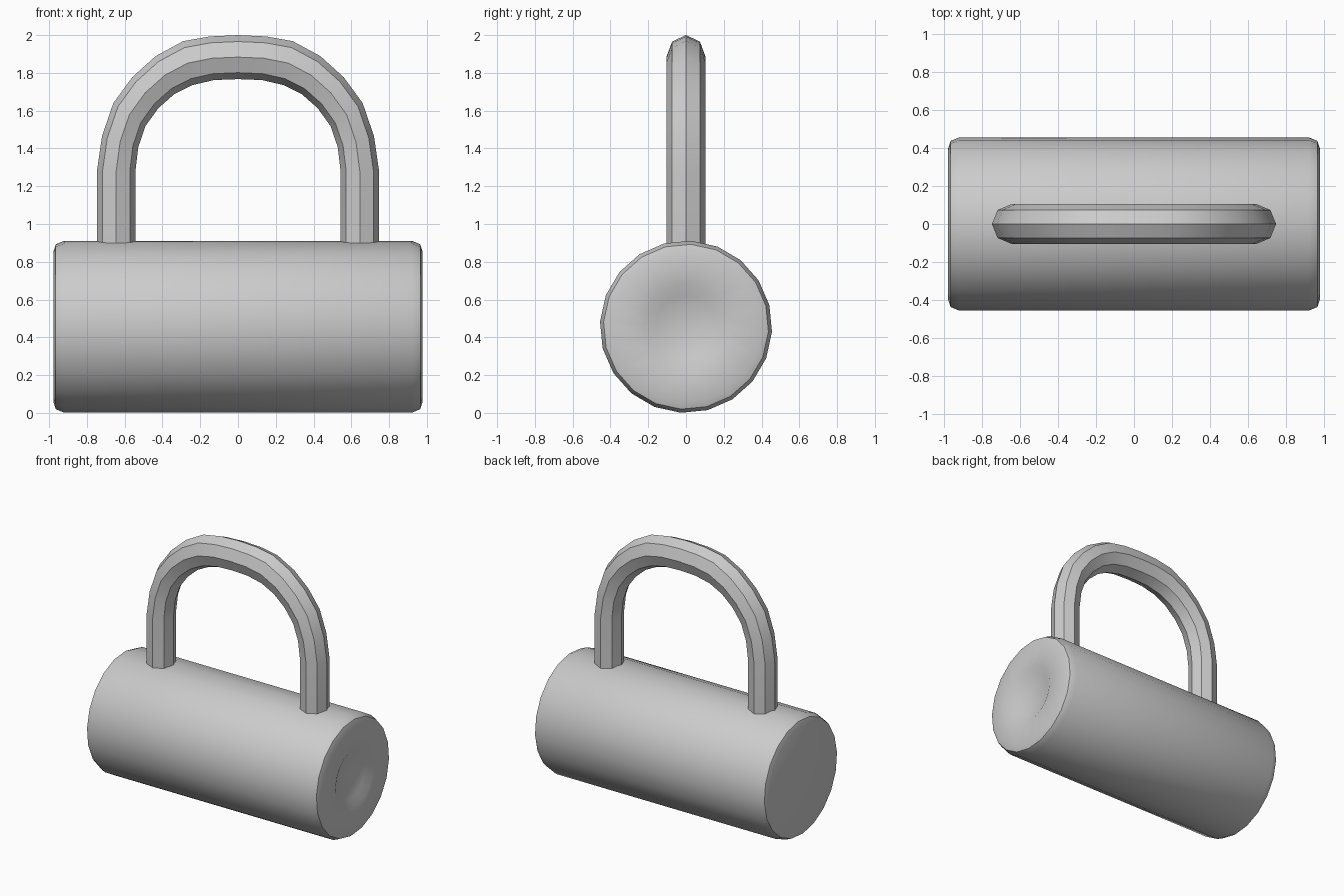
import bpy, bmesh
from math import sin, cos, pi, radians
from mathutils import Vector

if "Cube" in bpy.data.objects:
    bpy.data.objects.remove(bpy.data.objects["Cube"])


def loft(name, rings):
    """Skin a list of closed point rings and cap both ends."""
    bm = bmesh.new()
    loops = [[bm.verts.new(p) for p in ring] for ring in rings]
    n = len(loops[0])
    for a, b in zip(loops, loops[1:]):
        for i in range(n):
            j = (i + 1) % n
            bm.faces.new((a[i], a[j], b[j], b[i]))
    bm.faces.new(loops[0])
    bm.faces.new(loops[-1])
    bmesh.ops.recalc_face_normals(bm, faces=bm.faces)
    mesh = bpy.data.meshes.new(name)
    bm.to_mesh(mesh)
    bm.free()
    obj = bpy.data.objects.new(name, mesh)
    bpy.context.collection.objects.link(obj)
    bpy.ops.object.select_all(action='DESELECT')
    obj.select_set(True)
    bpy.context.view_layer.objects.active = obj
    bpy.ops.object.shade_smooth_by_angle(angle=radians(35))
    return obj


# Lock body: 20-sided barrel along x, rounded rims, recessed disc in right end
R, SIDES, PHASE = 0.456, 20, radians(-3.4)
profile = [(-0.977, 0.40), (-0.965, 0.437), (-0.92, R),
           (0.92, R), (0.965, 0.437), (0.977, 0.40),
           (0.977, 0.222), (0.947, 0.165)]


def barrel_ring(x, r):
    angles = [PHASE + 2 * pi * i / SIDES for i in range(SIDES)]
    return [(x, r * cos(a), R + r * sin(a)) for a in angles]


loft("lock_body", [barrel_ring(x, r) for x, r in profile])

# Shackle: 8-sided bar, outer and inner outline of the right half (x, z)
outer = [(0.747, 0.84), (0.747, 1.28), (0.72, 1.465), (0.66, 1.64),
         (0.56, 1.777), (0.436, 1.889), (0.29, 1.968), (0.148, 1.993), (0, 2.0)]
inner = [(0.543, 0.84), (0.543, 1.28), (0.528, 1.407), (0.49, 1.518),
         (0.422, 1.613), (0.338, 1.687), (0.243, 1.735), (0.127, 1.762), (0, 1.767)]


def bar_ring(o, i, side):
    o, i = Vector((side * o[0], 0, o[1])), Vector((side * i[0], 0, i[1]))
    mid, half = (o + i) / 2, (o - i) / 2
    angles = [k * pi / 4 for k in range(8)]
    return [mid + half * cos(a) + Vector((0, 0.104 * sin(a), 0)) for a in angles]


pairs = list(zip(outer, inner))
rings = [bar_ring(o, i, 1) for o, i in pairs]
rings += [bar_ring(o, i, -1) for o, i in reversed(pairs[:-1])]
shackle = loft("shackle", rings)
bpy.ops.object.shade_smooth_by_angle(angle=radians(60))
